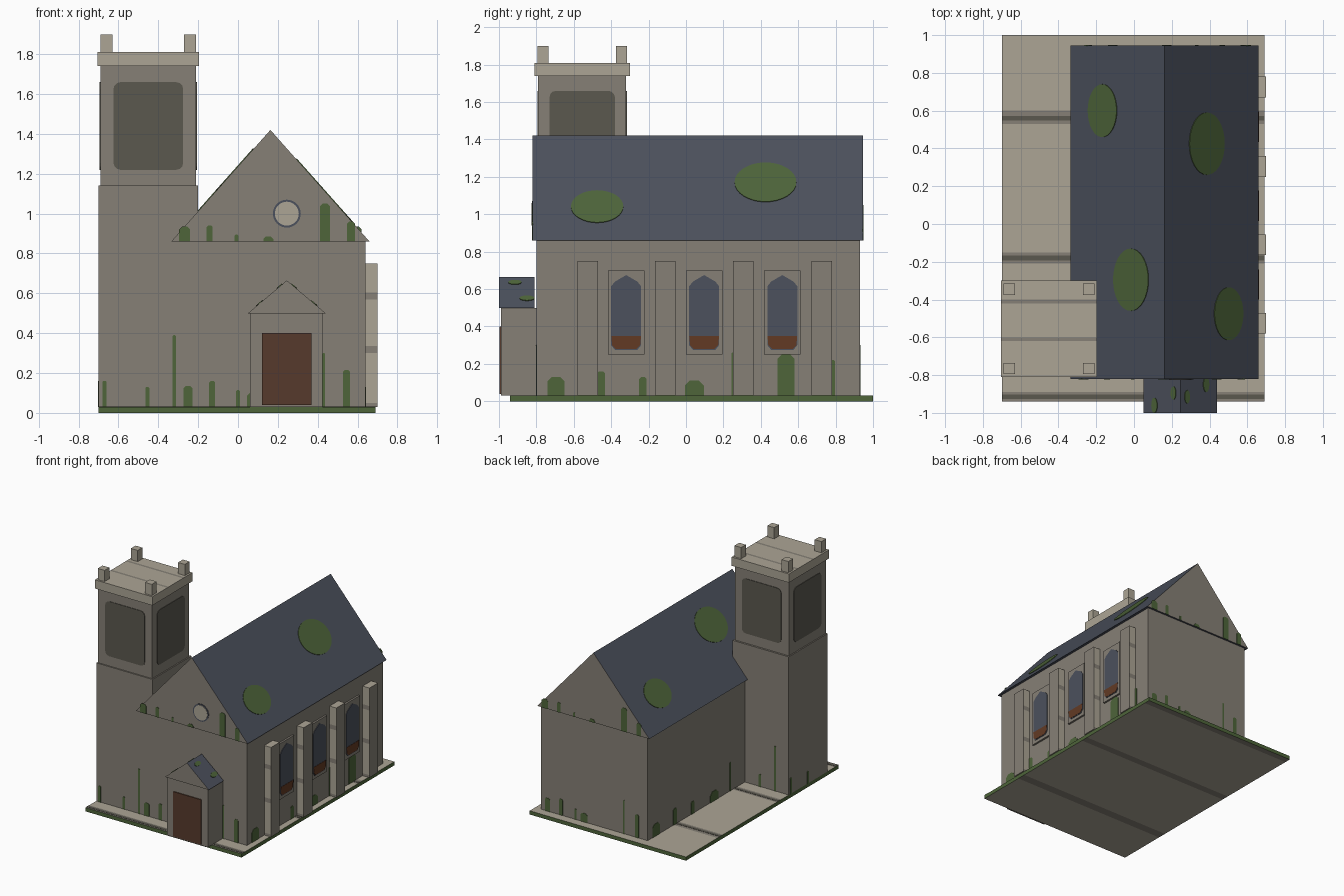
import bpy, bmesh, math
from mathutils import Vector

if "Cube" in bpy.data.objects:
    bpy.data.objects.remove(bpy.data.objects["Cube"], do_unlink=True)


def material(name, rgb):
    lin = [((c / 255 + 0.055) / 1.055) ** 2.4 for c in rgb] + [1]
    m = bpy.data.materials.new(name)
    m.use_nodes = True
    m.diffuse_color = lin
    m.node_tree.nodes["Principled BSDF"].inputs["Base Color"].default_value = lin
    return m


MATS = [material("wall stone", (134, 128, 118)), material("pale stone", (172, 165, 149)),
        material("dark stone", (91, 88, 79)), material("slate", (76, 81, 93)),
        material("moss green", (78, 101, 58)), material("door wood", (86, 58, 44)),
        material("rust brown", (98, 58, 36))]
STONE, PALE, DARK, SLATE, MOSS, WOOD, RUST = range(len(MATS))
X, Y, Z = Vector((1, 0, 0)), Vector((0, 1, 0)), Vector((0, 0, 1))


def finish(bm, name, rule):
    """Turn a bmesh into an object, colouring faces with rule(centre, normal)."""
    bmesh.ops.recalc_face_normals(bm, faces=bm.faces)
    for f in bm.faces:
        f.material_index = rule(f.calc_center_median(), f.normal) if callable(rule) else rule
    me = bpy.data.meshes.new(name)
    bm.to_mesh(me)
    bm.free()
    for m in MATS:
        me.materials.append(m)
    ob = bpy.data.objects.new(name, me)
    bpy.context.collection.objects.link(ob)
    return ob


def box(name, x, y, z, rule, axis=None, cuts=()):
    bm = bmesh.new()
    bmesh.ops.create_cube(bm, size=1)
    for v in bm.verts:
        v.co = [(a + b) / 2 + c * (b - a) for (a, b), c in zip((x, y, z), v.co)]
    for c in cuts:
        bmesh.ops.bisect_plane(bm, geom=bm.verts[:] + bm.edges[:] + bm.faces[:],
                               plane_co=axis * c, plane_no=axis)
    return finish(bm, name, rule)


def extrude_poly(bm, pts, vec):
    face = bm.faces.new([bm.verts.new(p) for p in pts])
    new = bmesh.ops.extrude_face_region(bm, geom=[face], use_keep_orig=True)["geom"]
    bmesh.ops.translate(bm, vec=vec, verts=[g for g in new if isinstance(g, bmesh.types.BMVert)])


def gable_roof(name, x, y, z):
    bm = bmesh.new()
    mid = sum(x) / 2
    extrude_poly(bm, [(x[0], y[0], z[0]), (x[1], y[0], z[0]), (mid, y[0], z[1])], Y * (y[1] - y[0]))
    return finish(bm, name, lambda c, n: STONE if abs(n.y) > 0.9 else SLATE)


def plates(name, origin, u, v, shapes, mat, thick=0.004):
    """Thin painted shapes on the plane through origin spanned by u and v."""
    bm = bmesh.new()
    n = u.cross(v)
    for pts in shapes:
        extrude_poly(bm, [Vector(origin) + u * a + v * b - n * 0.002 for a, b in pts],
                     n * (thick + 0.002))
    return finish(bm, name, mat)


def ellipse(a, b, ra, rb, n=32):
    return [(a + ra * math.cos(math.tau * i / n), b + rb * math.sin(math.tau * i / n)) for i in range(n)]


def strip(a, w, h):
    c = w * 0.25
    return [(a - w / 2, 0), (a + w / 2, 0), (a + w / 2, h - c), (a + w / 2 - c, h),
            (a - w / 2 + c, h), (a - w / 2, h - c)]


def rounded(a, b, w, h, c):
    pts = []
    for k, (sx, sy) in enumerate(((1, 1), (-1, 1), (-1, -1), (1, -1))):
        for i in range(4):
            t = (k + i / 3) * math.pi / 2
            pts.append((a + sx * (w / 2 - c) + c * math.cos(t), b + sy * (h / 2 - c) + c * math.sin(t)))
    return pts


# Ground slab with stone courses and mossy rim
courses = [(-0.94, -0.89), (-0.21, -0.15), (0.53, 0.60)]
under = [(0.06 - b, 0.06 - a) for a, b in courses]


def slab_rule(c, n):
    if abs(n.z) < 0.5:
        return MOSS
    return STONE if any(a < c.y < b for a, b in (courses if n.z > 0 else under)) else PALE


box("ground_slab", (-0.70, 0.69), (-0.94, 1.0), (0, 0.03), slab_rule, Y,
    [e for pair in courses + under for e in pair])
plates("slab_course_cores", (0, 0, 0.03), X, Y,
       [[(-0.70, c - 0.012), (0.69, c - 0.012), (0.69, c + 0.012), (-0.70, c + 0.012)]
        for c in (-0.915, -0.18, 0.56)], DARK, 0.002)

# Nave and roof
box("nave_walls", (-0.31, 0.64), (-0.80, 0.93), (0.03, 0.86), STONE)
gable_roof("nave_roof", (-0.335, 0.66), (-0.82, 0.945), (0.86, 1.42))

# Tower
box("tower_base", (-0.70, -0.20), (-0.80, -0.305), (0.03, 1.14), STONE)
box("tower_belfry", (-0.69, -0.21), (-0.79, -0.32), (1.14, 1.75), STONE)
box("tower_cap", (-0.705, -0.195), (-0.81, -0.30), (1.74, 1.81),
    lambda c, n: STONE if n.z > 0.5 and min(abs(c.y + 0.41), abs(c.y + 0.61)) < 0.01 else PALE,
    Y, (-0.62, -0.60, -0.42, -0.40))
for i, x in enumerate((-0.66, -0.24)):
    for j, y in enumerate((-0.765, -0.345)):
        box(f"tower_pinnacle_{i}{j}", (x - 0.03, x + 0.03), (y - 0.03, y + 0.03), (1.81, 1.90), PALE)

# Belfry openings on all four sides
for side, origin, u in (("front", (-0.45, -0.79, 1.44), X), ("right", (-0.21, -0.555, 1.44), Y),
                        ("back", (-0.45, -0.32, 1.44), -X), ("left", (-0.69, -0.555, 1.44), -Y)):
    plates(f"belfry_opening_{side}", origin, u, Z, [rounded(0, 0, 0.35, 0.44, 0.035)], DARK)

# Porch
box("porch_walls", (0.06, 0.425), (-0.99, -0.80), (0.03, 0.50), STONE)
gable_roof("porch_roof", (0.05, 0.44), (-1.0, -0.81), (0.50, 0.665))
plates("porch_door", (0.245, -0.99, 0.04), X, Z,
       [[(-0.125, 0), (0.125, 0), (0.125, 0.36), (-0.125, 0.36)]], WOOD, 0.008)

# Round gable window
plates("round_window_rim", (0.245, -0.82, 1.0), X, Z, [ellipse(0, 0, 0.07, 0.07)], SLATE, 0.003)
plates("round_window", (0.245, -0.82, 1.0), X, Z, [ellipse(0, 0, 0.06, 0.06)], PALE, 0.005)


# Buttresses with banded flanks
def buttress_rule(c, n):
    if abs(n.x) > 0.5:
        return STONE
    banded = abs(n.y) > 0.5 and (c.z < 0.05 or 0.30 < c.z < 0.335 or 0.57 < c.z < 0.605)
    return STONE if banded else PALE


for i, y in enumerate((-0.525, -0.11, 0.305, 0.725)):
    box(f"buttress_{i}", (0.64, 0.70), (y - 0.055, y + 0.055), (0.03, 0.75), buttress_rule,
        Z, (0.05, 0.30, 0.335, 0.57, 0.605))

# Side windows: frame, pointed pane and lower panel
for i, y in enumerate((-0.32, 0.097, 0.515)):
    box(f"window_frame_{i}", (0.64, 0.655), (y - 0.097, y + 0.097), (0.25, 0.70), STONE)
    plates(f"window_pane_{i}", (0.655, y, 0), Y, Z,
           [[(-0.08, 0.30), (-0.06, 0.275), (0.06, 0.275), (0.08, 0.30),
             (0.08, 0.615), (0.06, 0.64), (0, 0.675), (-0.06, 0.64), (-0.08, 0.615)]], SLATE)
    plates(f"window_panel_{i}", (0.655, y, 0), Y, Z,
           [[(-0.075, 0.30), (-0.055, 0.28), (0.055, 0.28), (0.075, 0.30),
             (0.08, 0.35), (-0.08, 0.35)]], RUST, 0.006)

# Moss on the roof slopes
for side, u, sx, spots in (("right", Y, 1, ((-0.475, 0.18, 0.14, 0.115), (0.425, 0.31, 0.165, 0.14))),
                           ("left", -Y, -1, ((-0.60, 0.19, 0.14, 0.115), (0.295, 0.36, 0.165, 0.14)))):
    up = Vector((-sx * 0.4975, 0, 0.56)).normalized()
    plates(f"roof_moss_{side}", (0.1625 + sx * 0.4975, 0, 0.86), u, up,
           [ellipse(a, b / up.z, ra, rb) for a, b, ra, rb in spots], MOSS)
    up = Vector((-sx * 0.195, 0, 0.165)).normalized()
    plates(f"porch_moss_{side}", (0.245 + sx * 0.195, -0.905, 0.50), u, up,
           [ellipse(-0.01, 0.135 / up.z, 0.035, 0.018), ellipse(0.055, 0.05 / up.z, 0.04, 0.02)], MOSS)

# Moss streaks climbing the walls: offset, width, height
end_wall = [(-0.415, 0.045, 0.105), (-0.295, 0.03, 0.13), (-0.165, 0.018, 0.085),
            (-0.09, 0.06, 0.07), (0.265, 0.012, 0.27), (0.38, 0.035, 0.185)]
gable = [(-0.43, 0.055, 0.075), (-0.305, 0.03, 0.08), (-0.17, 0.018, 0.035),
         (-0.01, 0.05, 0.025), (0.275, 0.05, 0.19), (0.405, 0.04, 0.1)]
long_wall = [(-0.76, 0.09, 0.1), (-0.52, 0.045, 0.13), (-0.295, 0.04, 0.1),
             (-0.02, 0.1, 0.08), (0.185, 0.015, 0.23), (0.47, 0.09, 0.22), (0.72, 0.025, 0.19)]
tower = [(-0.22, 0.022, 0.13), (-0.005, 0.02, 0.1), (0.13, 0.018, 0.36)]
for name, origin, u, marks in (
        ("front_wall", (0.165, -0.80, 0.03), X, end_wall),
        ("back_wall", (0.165, 0.93, 0.03), -X, end_wall),
        ("front_gable", (0.1625, -0.82, 0.86), X, gable),
        ("back_gable", (0.1625, 0.945, 0.86), -X, gable),
        ("right_wall", (0.64, 0.065, 0.03), Y, long_wall),
        ("left_wall", (-0.31, 0.065, 0.03), -Y, long_wall[:5]),
        ("tower_front", (-0.45, -0.80, 0.03), X, tower),
        ("tower_back", (-0.45, -0.305, 0.03), -X, tower[1:]),
        ("tower_left", (-0.70, -0.5525, 0.03), -Y, tower[:2])):
    plates(f"{name}_moss", origin, u, Z, [strip(*m) for m in marks], MOSS, 0.003)
